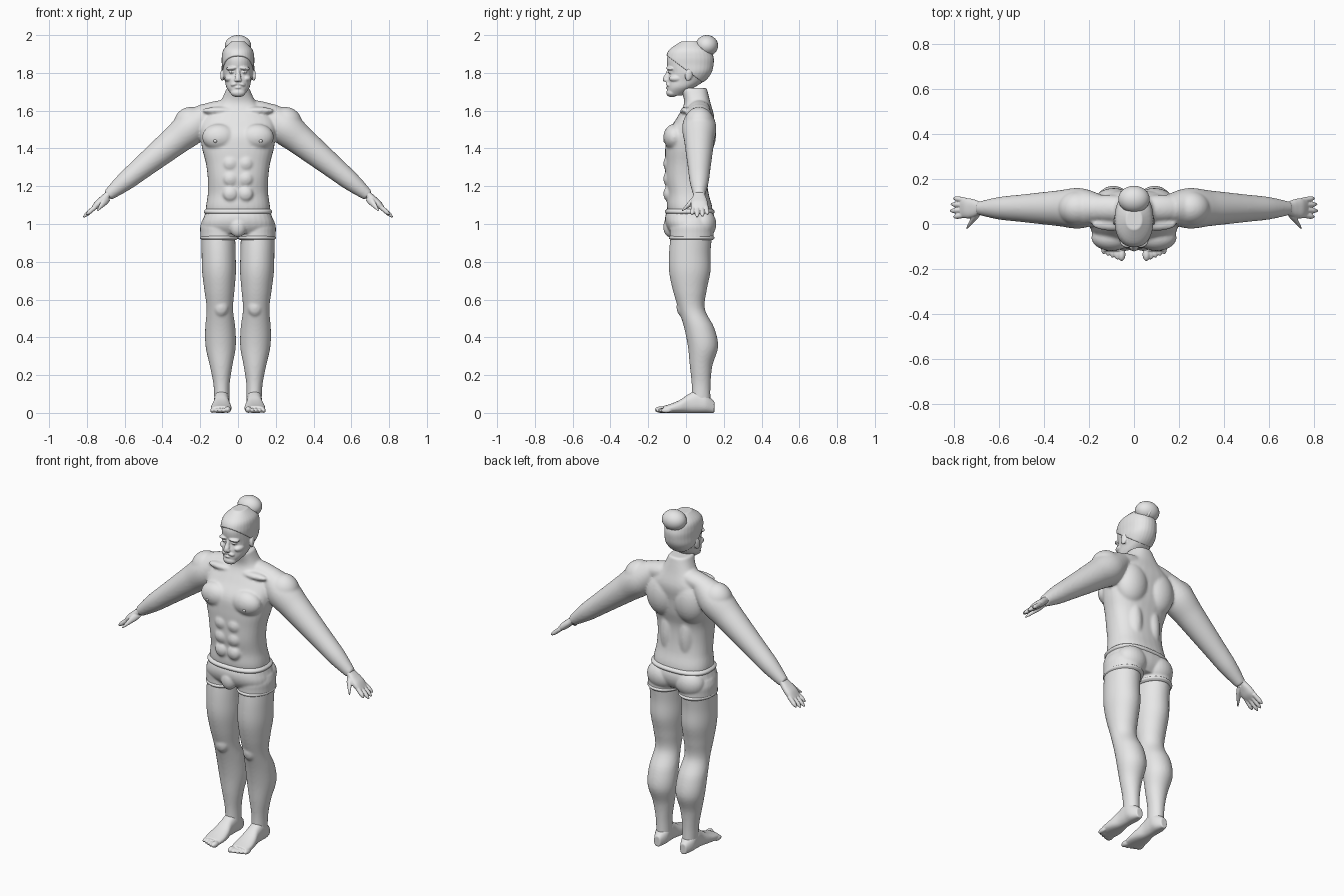
import bpy, bmesh, math
from mathutils import Vector, Matrix, Euler

RIGHTWARD, BACKWARD, UPWARD = Matrix.Identity(3)
ARM_UP = Vector((.65, 0, .76))  # thickness direction of the sloping arm

cube = bpy.data.objects.get("Cube")
if cube:
    bpy.data.objects.remove(cube, do_unlink=True)

grey = bpy.data.materials.new("plain_grey")
grey.use_nodes = True
grey.diffuse_color = (.8, .8, .8, 1)
for node in grey.node_tree.nodes:
    if node.type == 'BSDF_PRINCIPLED':
        node.inputs["Base Color"].default_value = grey.diffuse_color


def smooth_rows(rows, steps=5):
    """Smooth curve through evenly spaced rows of numbers."""
    result = []
    for index in range(len(rows) - 1):
        before, start, end = rows[max(index - 1, 0)], rows[index], rows[index + 1]
        after = rows[min(index + 2, len(rows) - 1)]
        leave, arrive = (end - before) / 2, (after - start) / 2
        for step in range(steps):
            t = step / steps
            ease = t * t * (3 - 2 * t)
            result.append(start.lerp(end, ease) + leave * (t * (1 - t) ** 2)
                          - arrive * (t * t * (1 - t)))
    return result + [rows[-1]]


def tube(bm, start, end, widths, depths=None, bow=None, across=RIGHTWARD, through=BACKWARD,
         power=2, sides=32):
    """Rounded sections evenly spaced on a line; bow shifts them along the depth direction."""
    def bend(value):
        return math.copysign(abs(value) ** (2 / power), value)
    depths = depths or widths
    bow = bow or [0] * len(widths)
    line = [Vector(start).lerp(Vector(end), i / (len(widths) - 1)) for i in range(len(widths))]
    rows = [Vector((*(point + through * shift), width, depth))
            for point, shift, width, depth in zip(line, bow, widths, depths)]
    rings = []
    for row in smooth_rows(rows):
        *centre, width, depth = row
        ring = []
        for side in range(sides):
            angle = math.tau * side / sides
            ring.append(bm.verts.new(Vector(centre) + across * (width * bend(math.cos(angle)))
                                     + through * (depth * bend(math.sin(angle)))))
        rings.append(ring)
    for low, high in zip(rings, rings[1:]):
        for side in range(sides):
            after = (side + 1) % sides
            bm.faces.new((low[side], low[after], high[after], high[side]))
    bm.faces.new(rings[0])
    bm.faces.new(rings[-1])


def blob(bm, centre, radii, turn=(0, 0, 0)):
    """Ellipsoid."""
    matrix = (Matrix.Translation(centre) @ Euler(turn).to_matrix().to_4x4()
              @ Matrix.Diagonal((*radii, 1)))
    bmesh.ops.create_uvsphere(bm, u_segments=28, v_segments=18, radius=1, matrix=matrix)


def mirror(bm):
    """Copy everything so far to the other side."""
    copy = bmesh.ops.duplicate(bm, geom=bm.verts[:] + bm.edges[:] + bm.faces[:])
    for item in copy["geom"]:
        if isinstance(item, bmesh.types.BMVert):
            item.co.x *= -1


def finish(bm, name, voxel=0, relax=3):
    """Make the object; a voxel size fuses its pieces into one skin."""
    bmesh.ops.recalc_face_normals(bm, faces=bm.faces[:])
    for face in bm.faces:
        face.smooth = True
    mesh = bpy.data.meshes.new(name)
    bm.to_mesh(mesh)
    bm.free()
    mesh.materials.append(grey)
    obj = bpy.data.objects.new(name, mesh)
    bpy.context.scene.collection.objects.link(obj)
    if voxel:
        remesh = obj.modifiers.new("Fuse", 'REMESH')
        remesh.mode = 'VOXEL'
        remesh.voxel_size = voxel
        remesh.use_smooth_shade = True
        soften = obj.modifiers.new("Soften", 'SMOOTH')
        soften.factor = .5
        soften.iterations = relax


# Body: arm, leg and muscles of one side
bm = bmesh.new()
tube(bm, start=(.15, .07, 1.59), end=(.69, .07, 1.15), across=BACKWARD, through=ARM_UP,
     widths=(.06, .09, .08, .07, .06, .05, .03))
tube(bm, start=(.085, 0, .05), end=(.105, 0, .95),
     widths=(.04, .043, .06, .08, .08, .07, .08, .09, .09, .09),
     depths=(.05, .05, .06, .08, .08, .07, .09, .11, .11, .11),
     bow=(.08, .08, .08, .09, .07, .03, .02, .02, .02, .03))
blob(bm, centre=(.09, -.02, .56), radii=(.04, .03, .05))                      # knee
blob(bm, centre=(.25, .07, 1.53), radii=(.09, .08, .09), turn=(0, .5, 0))     # shoulder
blob(bm, centre=(.1, -.06, 1.46), radii=(.09, .06, .07))                      # chest
blob(bm, centre=(.09, .08, 1.48), radii=(.1, .08, .13))                       # shoulder blade
blob(bm, centre=(.06, .06, 1.25), radii=(.05, .06, .16))                      # lower back
blob(bm, centre=(.12, .07, 1.6), radii=(.14, .06, .05), turn=(0, .2, 0))      # neck to shoulder
blob(bm, centre=(.1, 0, 1.6), radii=(.09, .03, .02))                          # collarbone
for row in range(3):
    blob(bm, centre=(.04, -.095, 1.16 + row * .08), radii=(.04, .025, .04))   # stomach muscles
mirror(bm)

# Trunk and neck
tube(bm, start=(0, 0, 1), end=(0, 0, 1.72), power=2.4,
     widths=(.16, .17, .16, .16, .17, .19, .2, .19, .1, .06),
     depths=(.1, .12, .11, .11, .11, .12, .12, .1, .07, .07),
     bow=(.03, .02, .01, 0, 0, .01, .02, .05, .06, .04))
finish(bm, "body", voxel=.007, relax=7)

# Nipples
bm = bmesh.new()
blob(bm, centre=(.12, -.11, 1.44), radii=(.01, .01, .01))
mirror(bm)
finish(bm, "nipples")

# Hands: palm, four fingers and thumb
bm = bmesh.new()
tube(bm, start=(.66, .07, 1.18), end=(.77, .07, 1.08), across=BACKWARD, through=ARM_UP,
     widths=(.03, .03, .04, .045, .04), depths=(.03, .02, .02, .02, .01), power=2.4)
for finger, length in enumerate((.07, .09, .085, .07)):
    knuckle = Vector((.75, .04 + finger * .022, 1.095))
    tip = knuckle + Vector((.76, (finger - 1.5) * .08, -.65)) * length
    tube(bm, knuckle, tip, widths=(.012, .012, .012, .011, .004), across=BACKWARD, through=ARM_UP)
tube(bm, start=(.69, .06, 1.14), end=(.745, -.02, 1.07), across=BACKWARD, through=ARM_UP,
     widths=(.02, .02, .015, .01, .004))
mirror(bm)
finish(bm, "hands", voxel=.0035, relax=2)

# Feet: the section centre rises with its height, so the sole stays flat
bm = bmesh.new()
heights = (.03, .05, .06, .05, .035, .025, .018)
tube(bm, start=(.085, .15, 0), end=(.09, -.12, 0), through=UPWARD, power=2.4,
     widths=(.02, .04, .04, .04, .05, .055, .05), depths=heights, bow=heights)
blob(bm, centre=(.055, -.135, .017), radii=(.017, .03, .017))
for toe in range(1, 5):
    blob(bm, centre=(.055 + toe * .02, -.137 + toe * .008, .013), radii=(.012, .03, .013))
mirror(bm)
finish(bm, "feet", voxel=.004, relax=2)


def skull(bm, extra=0):
    """Egg from chin to crown, grown by extra."""
    tube(bm, start=(0, 0, 1.68), end=(0, 0, 1.96 + extra), power=2.2,
         widths=[w + extra for w in (.03, .06, .07, .08, .08, .08, .07, .03)],
         depths=[d + extra for d in (.04, .07, .1, .11, .12, .12, .1, .04)],
         bow=(-.06, -.03, 0, .02, .02, .02, .02, .02))


# Head: features of one side, then skull, nose, lip and beard
bm = bmesh.new()
blob(bm, centre=(.034, -.085, 1.824), radii=(.03, .02, .01), turn=(0, .1, .25))   # brow
blob(bm, centre=(.033, -.08, 1.804), radii=(.014, .017, .008))                    # eye
blob(bm, centre=(.045, -.05, 1.77), radii=(.026, .04, .02))                       # cheek
blob(bm, centre=(.02, -.093, 1.74), radii=(.02, .014, .01), turn=(0, .3, .2))     # moustache
blob(bm, centre=(.083, .015, 1.79), radii=(.01, .02, .034), turn=(-.2, 0, .25))   # ear
blob(bm, centre=(.01, -.104, 1.762), radii=(.01, .014, .01))                      # nostril
mirror(bm)
skull(bm)
tube(bm, start=(0, -.085, 1.83), end=(0, -.112, 1.755), widths=(.01, .01, .012, .016, .01))
blob(bm, centre=(0, -.093, 1.722), radii=(.02, .015, .006))
blob(bm, centre=(0, -.075, 1.695), radii=(.04, .03, .024))
finish(bm, "head", voxel=.004)

# Hair: a grown skull cut along a hairline from brow to nape
bm = bmesh.new()
skull(bm, extra=.006)
bmesh.ops.bisect_plane(bm, geom=bm.verts[:] + bm.edges[:] + bm.faces[:],
                       plane_co=(0, -.1, 1.89), plane_no=(0, .6, .8), clear_inner=True)
bmesh.ops.holes_fill(bm, edges=[edge for edge in bm.edges if edge.is_boundary], sides=0)
finish(bm, "hair", voxel=.004)

# Bun with its tie and a wrapped strand
bm = bmesh.new()
blob(bm, centre=(0, .11, 1.944), radii=(.07, .06, .056))
finish(bm, "hair_bun")
for name, centre, turn, thickness in (("hair_tie", (0, .08, 1.925), (.7, 0, 0), .012),
                                      ("bun_strand", (0, .11, 1.94), (.5, 1.2, .3), .009)):
    bpy.ops.mesh.primitive_torus_add(location=centre, rotation=turn, major_radius=.05,
                                     minor_radius=thickness)
    ring = bpy.context.object
    ring.name = name
    ring.data.materials.append(grey)
    bpy.ops.object.shade_smooth()

# Shorts: leg and seat of one side, then hips and front pouch
bm = bmesh.new()
tube(bm, start=(.1, .03, .92), end=(.1, .03, 1.02), widths=(.1, .1, .1, .09),
     depths=(.115, .115, .115, .1))
blob(bm, centre=(.09, .09, 1), radii=(.09, .07, .08))
mirror(bm)
tube(bm, start=(0, .02, .95), end=(0, .02, 1.07), power=2.5,
     widths=(.17, .19, .19, .18, .17), depths=(.1, .12, .13, .13, .12))
blob(bm, centre=(0, -.085, .985), radii=(.045, .035, .055))
finish(bm, "shorts", voxel=.006)

# Waistband
bm = bmesh.new()
tube(bm, start=(0, .02, 1.05), end=(0, .02, 1.08), power=2.5, sides=64,
     widths=(.17, .18, .18, .17), depths=(.12, .13, .13, .12))
finish(bm, "waistband")

# Leg hems
bm = bmesh.new()
tube(bm, start=(.1, .03, .915), end=(.1, .03, .94), widths=(.09, .1, .1, .09),
     depths=(.11, .12, .12, .11))
mirror(bm)
finish(bm, "leg_hems")
